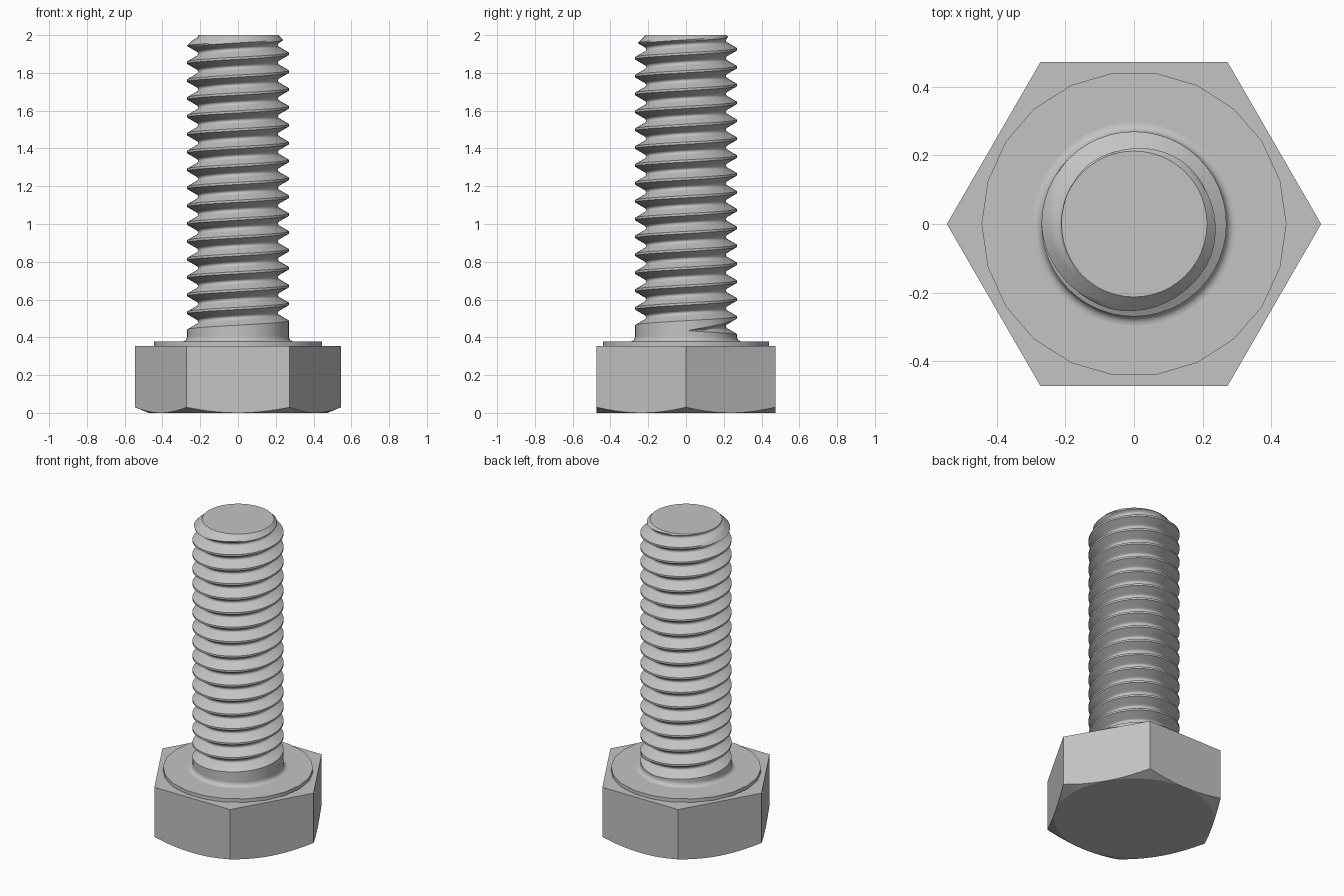
import bpy, bmesh, math
from math import sin, cos, pi, radians, tau

cube = bpy.data.objects.get("Cube")
if cube:
    bpy.data.objects.remove(cube, do_unlink=True)

steel = bpy.data.materials.new("grey steel")
steel.use_nodes = True
grey = (0.55, 0.55, 0.55, 1)
steel.diffuse_color = grey
steel.node_tree.nodes["Principled BSDF"].inputs["Base Color"].default_value = grey

HEX_TOP, HEAD_TOP, TOP = 0.355, 0.378, 2.0
APOTHEM = 0.473
RADIUS, DEPTH, PITCH = 0.270, 0.058, 0.0946


def finish(name, bm, angle):
    bmesh.ops.remove_doubles(bm, verts=bm.verts, dist=1e-5)
    bmesh.ops.recalc_face_normals(bm, faces=bm.faces)
    mesh = bpy.data.meshes.new(name)
    bm.to_mesh(mesh)
    bm.free()
    mesh.materials.append(steel)
    ob = bpy.data.objects.new(name, mesh)
    bpy.context.collection.objects.link(ob)
    bpy.ops.object.select_all(action='DESELECT')
    ob.select_set(True)
    bpy.context.view_layer.objects.active = ob
    bpy.ops.object.shade_smooth_by_angle(angle=radians(angle))
    return ob


def loft(rings, cap=True):
    """Join closed rings of points with quads and cap both ends."""
    bm = bmesh.new()
    loops = [[bm.verts.new(p) for p in ring] for ring in rings]
    n = len(loops[0])
    for a, b in zip(loops, loops[1:]):
        for i in range(n):
            k = (i + 1) % n
            bm.faces.new((a[i], a[k], b[k], b[i]))
    if cap:
        bm.faces.new(loops[0])
        bm.faces.new(loops[-1])
    return bm


def circle(r, z, n):
    return [(r * cos(tau * i / n), r * sin(tau * i / n), z) for i in range(n)]


# Hexagonal head: conical chamfer cuts arcs into the lower edge of each side
STEPS = 10
angles = [tau * i / (6 * STEPS) for i in range(6 * STEPS)]
hexagon = [APOTHEM / cos(a % (pi / 3) - pi / 6) for a in angles]
head_rings = [
    [(APOTHEM * cos(a), APOTHEM * sin(a), 0) for a in angles],
    [(r * cos(a), r * sin(a), (r - APOTHEM) * 0.41) for a, r in zip(angles, hexagon)],
    [(r * cos(a), r * sin(a), HEX_TOP) for a, r in zip(angles, hexagon)],
]
finish("hex_head", loft(head_rings), 15)

# Round bearing face on top of the head
finish("washer_face", loft([circle(0.445, z, 22) for z in (HEX_TOP - 0.01, HEAD_TOP)]), 30)

# Fillet where the shank meets the head
FILLET = 0.026
arc = [radians(15 * i) for i in range(7)]
finish("shank_fillet", loft([circle(RADIUS + FILLET * (1 - sin(a)),
                                    HEAD_TOP + FILLET * (1 - cos(a)), 48)
                             for a in arc], cap=False), 35)

# Thread groove section: (offset along axis, depth), 60 degree V with round root
half = PITCH * 7 / 16
root_r = half * math.tan(pi / 3) - DEPTH
side = []
tangent = (root_r * sin(pi / 3), DEPTH - root_r / 2)
for i in range(4):
    t = i / 4
    side.append((-half + (half - tangent[0]) * t, tangent[1] * t))
for deg in (60, 40, 20):
    a = radians(deg)
    side.append((-root_r * sin(a), DEPTH - root_r * (1 - cos(a))))
groove = side + [(0, DEPTH)] + [(-z, d) for z, d in reversed(side)]

# Threaded shank: sweep the groove up a right-handed helix, fading in at the start
SEGS = 48
START_Z = 0.435
bm = bmesh.new()
strip = []
for i in range(-2 * SEGS, 18 * SEGS + 1):
    turn = i / SEGS
    a = tau * turn
    fade = min(max(turn / 0.22, 0), 1)
    row = []
    for dz, depth in groove:
        z = START_Z + PITCH * turn + dz * fade
        chamfer = 0.213 + TOP - z
        r = min(RADIUS - depth * fade, chamfer)
        row.append(bm.verts.new((r * cos(a), r * sin(a), z)))
    strip.append(row)
for i in range(len(strip) - 1):
    a, b = strip[i], strip[i + 1]
    for j in range(len(groove) - 1):
        bm.faces.new((a[j], b[j], b[j + 1], a[j + 1]))
    if i + 1 + SEGS < len(strip):
        c, d = strip[i + SEGS], strip[i + SEGS + 1]
        bm.faces.new((a[-1], b[-1], d[0], c[0]))
bmesh.ops.remove_doubles(bm, verts=bm.verts, dist=1e-5)

# Trim both ends flat and close them
for z, up in ((TOP, 1), (HEAD_TOP - 0.005, -1)):
    geom = bm.verts[:] + bm.edges[:] + bm.faces[:]
    cut = bmesh.ops.bisect_plane(bm, geom=geom, dist=1e-6, plane_co=(0, 0, z),
                                 plane_no=(0, 0, up), clear_outer=True)
    rim = [e for e in cut["geom_cut"]
           if isinstance(e, bmesh.types.BMEdge) and e.is_boundary]
    bmesh.ops.edgeloop_fill(bm, edges=rim)
finish("threaded_shank", bm, 32)
